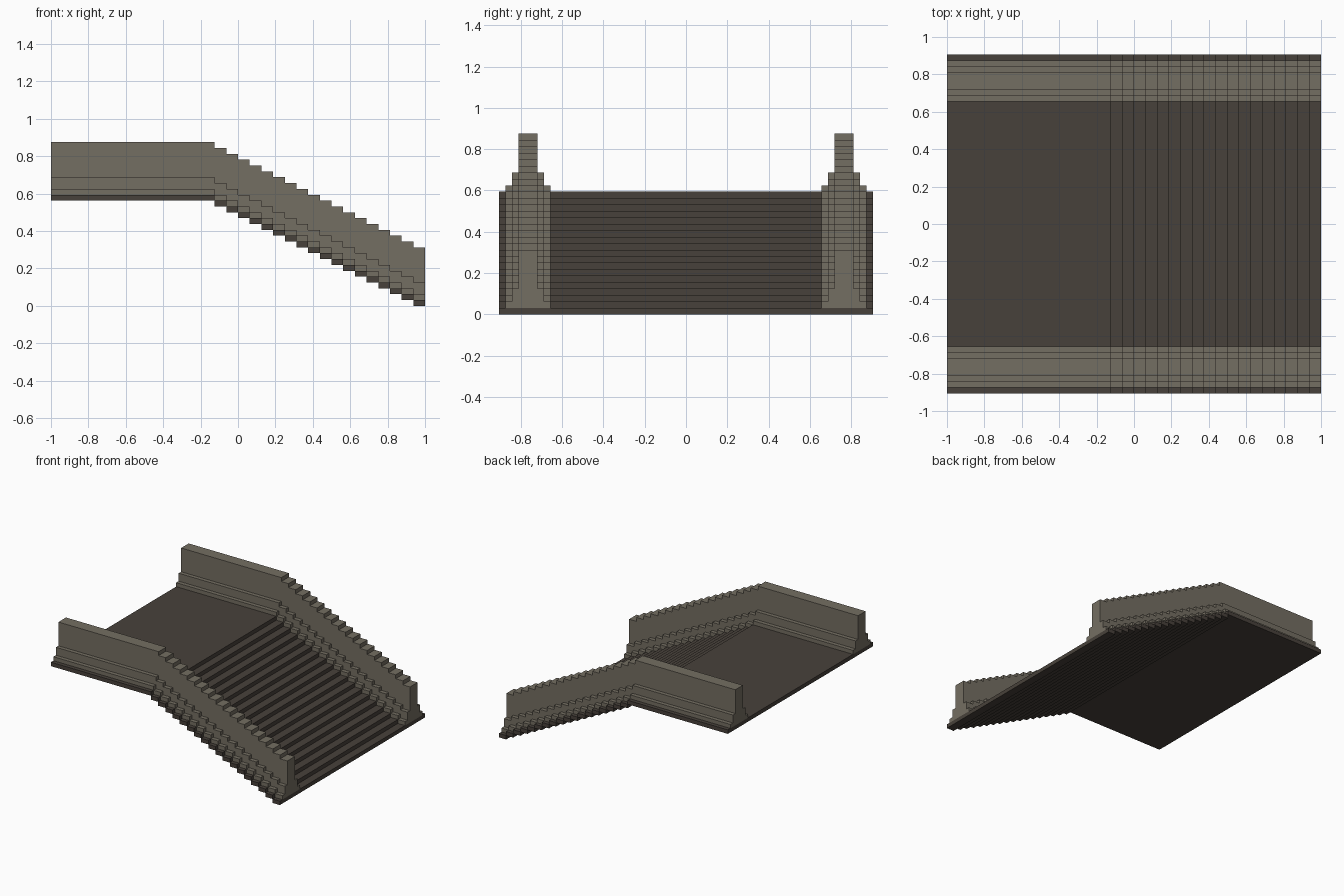
import bpy
import bmesh

if "Cube" in bpy.data.objects:
    bpy.data.objects.remove(bpy.data.objects["Cube"], do_unlink=True)

U = 1 / 32            # base module: slab thickness and riser
STEPS = 18
TREAD = 2 * U
LANDING_END = -4 * U
LANDING_Z = STEPS * U


def material(name, color):
    m = bpy.data.materials.new(name)
    m.use_nodes = True
    m.diffuse_color = color
    bsdf = next(n for n in m.node_tree.nodes if n.type == "BSDF_PRINCIPLED")
    bsdf.inputs["Base Color"].default_value = color
    bsdf.inputs["Roughness"].default_value = 0.9
    return m


# Landing followed by descending treads: (x start, x end, underside z)
segments = [(-1.0, LANDING_END, LANDING_Z)]
for i in range(STEPS):
    x = LANDING_END + i * TREAD
    segments.append((x, x + TREAD, LANDING_Z - (i + 1) * U))


def stepped_object(name, profile, mat):
    """Extrude a (y, z) profile along x for every segment."""
    bm = bmesh.new()
    for x0, x1, z in segments:
        face = bm.faces.new([bm.verts.new((x0, y, z + h)) for y, h in profile])
        ext = bmesh.ops.extrude_face_region(bm, geom=[face], use_keep_orig=True)
        verts = [g for g in ext["geom"] if isinstance(g, bmesh.types.BMVert)]
        bmesh.ops.translate(bm, verts=verts, vec=(x1 - x0, 0, 0))
    bmesh.ops.recalc_face_normals(bm, faces=bm.faces)
    mesh = bpy.data.meshes.new(name)
    bm.to_mesh(mesh)
    bm.free()
    mesh.materials.append(mat)
    obj = bpy.data.objects.new(name, mesh)
    bpy.context.collection.objects.link(obj)
    return obj


dark_stone = material("dark stone", (0.064, 0.053, 0.043, 1))
light_stone = material("light stone", (0.175, 0.156, 0.122, 1))

# Floor slab and treads
W = 29 * U
stepped_object("stair_floor", [(-W, 0), (W, 0), (W, U), (-W, U)], dark_stone)

# Parapet: two plinth tiers and a narrow wall, as (inner y, outer y, top z) in modules
tiers = [(21, 28, 2), (22, 27, 4), (23, 26, 10)]
inner, outer, base = [], [], 1
for a, b, top in tiers:
    inner += [(a * U, base * U), (a * U, top * U)]
    outer += [(b * U, base * U), (b * U, top * U)]
    base = top
parapet = stepped_object("parapet_walls", outer + inner[::-1], light_stone)
parapet.modifiers.new("Mirror", "MIRROR").use_axis = (False, True, False)
